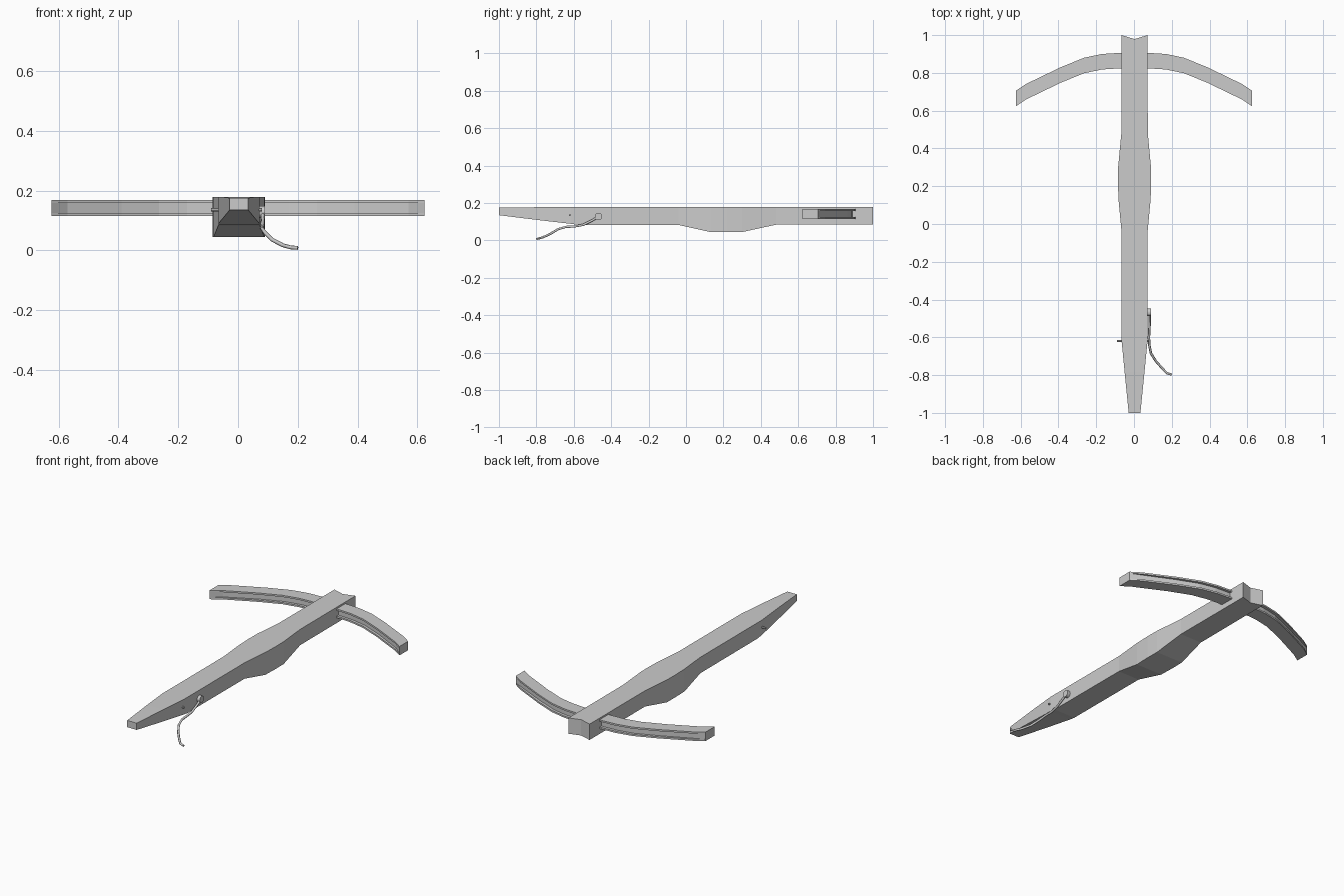
import bpy, bmesh, math

if "Cube" in bpy.data.objects:
    bpy.data.objects.remove(bpy.data.objects["Cube"])

CX = 0.003  # stock centre line


def loft(name, sections):
    """Skin a list of equal-length point loops and cap the ends in halves."""
    bm = bmesh.new()
    rings = [[bm.verts.new(p) for p in s] for s in sections]
    n = len(rings[0])
    for a, b in zip(rings, rings[1:]):
        for i in range(n):
            j = (i + 1) % n
            bm.faces.new((a[i], a[j], b[j], b[i]))
    for r in (rings[0], rings[-1]):
        h = n // 2
        if n == 6:  # split at the centre line so the notch folds cleanly
            bm.faces.new((r[0], r[1], r[4], r[5]))
            bm.faces.new((r[1], r[2], r[3], r[4]))
        else:
            bm.faces.new(r)
    bmesh.ops.recalc_face_normals(bm, faces=bm.faces)
    me = bpy.data.meshes.new(name)
    bm.to_mesh(me)
    bm.free()
    ob = bpy.data.objects.new(name, me)
    bpy.context.collection.objects.link(ob)
    return ob


def pin(name, x0, x1, y, z, r, sides):
    bpy.ops.mesh.primitive_cylinder_add(vertices=sides, radius=r, depth=x1 - x0,
                                        location=((x0 + x1) / 2, y, z),
                                        rotation=(0, math.pi / 2, 0))
    bpy.context.object.name = name


# Stock: y, half width, bottom, top, forward notch depth
stations = [(-1.0, 0.031, 0.135, 0.175, 0), (-0.78, 0.053, 0.108, 0.178, 0),
            (-0.615, 0.069, 0.089, 0.178, 0), (-0.578, 0.069, 0.084, 0.178, 0),
            (-0.04, 0.069, 0.083, 0.178, 0), (0.13, 0.085, 0.045, 0.178, 0),
            (0.22, 0.088, 0.045, 0.178, 0), (0.30, 0.087, 0.045, 0.178, 0),
            (0.48, 0.07, 0.084, 0.178, 0), (1.0, 0.069, 0.084, 0.178, 0.021)]
loft("stock", [[(CX - w, y, b), (CX, y - d, b), (CX + w, y, b),
                (CX + w, y, t), (CX, y - d, t), (CX - w, y, t)]
               for y, w, b, t, d in stations])

# Bow: grooved section swept along the arc; x, front y, groove depth
half = [(0.09, 0.905, 0.016), (0.17, 0.90, 0.016), (0.265, 0.88, 0.016),
        (0.39, 0.829, 0.016), (0.57, 0.742, 0.012), (0.624, 0.706, 0.0)]
arc = [(-x, y, g) for x, y, g in reversed(half)] + half


def bow_section(x, y, g):
    back, b, t, f = y - 0.082, 0.115, 0.168, 0.010
    return [(x, back, b), (x, y, b), (x, y, b + f), (x, y - g, b + f),
            (x, y - g, t - f), (x, y, t - f), (x, y, t), (x, back, t),
            (x, back, t - f), (x, back + g, t - f), (x, back + g, b + f), (x, back, b + f)]


loft("bow", [bow_section(*p) for p in arc])

# Trigger pivot disc and cross pin
pin("trigger_pivot", 0.068, 0.09, -0.468, 0.128, 0.02, 16)
pin("cross_pin", -0.09, 0.08, -0.62, 0.135, 0.006, 8)

# Trigger lever: thin bent rod
path = [(.083, -.468, .128), (.083, -.50, .108), (.082, -.55, .083), (.079, -.60, .074),
        (.081, -.64, .073), (.09, -.685, .06), (.115, -.725, .035), (.15, -.765, .017),
        (.175, -.79, .010), (.20, -.797, .008)]
cu = bpy.data.curves.new("trigger_lever", 'CURVE')
cu.dimensions = '3D'
cu.bevel_depth = 0.0065
cu.bevel_resolution = 1
cu.use_fill_caps = True
sp = cu.splines.new('POLY')
sp.points.add(len(path) - 1)
for p, co in zip(sp.points, path):
    p.co = (*co, 1)
lever = bpy.data.objects.new("trigger_lever", cu)
bpy.context.collection.objects.link(lever)
